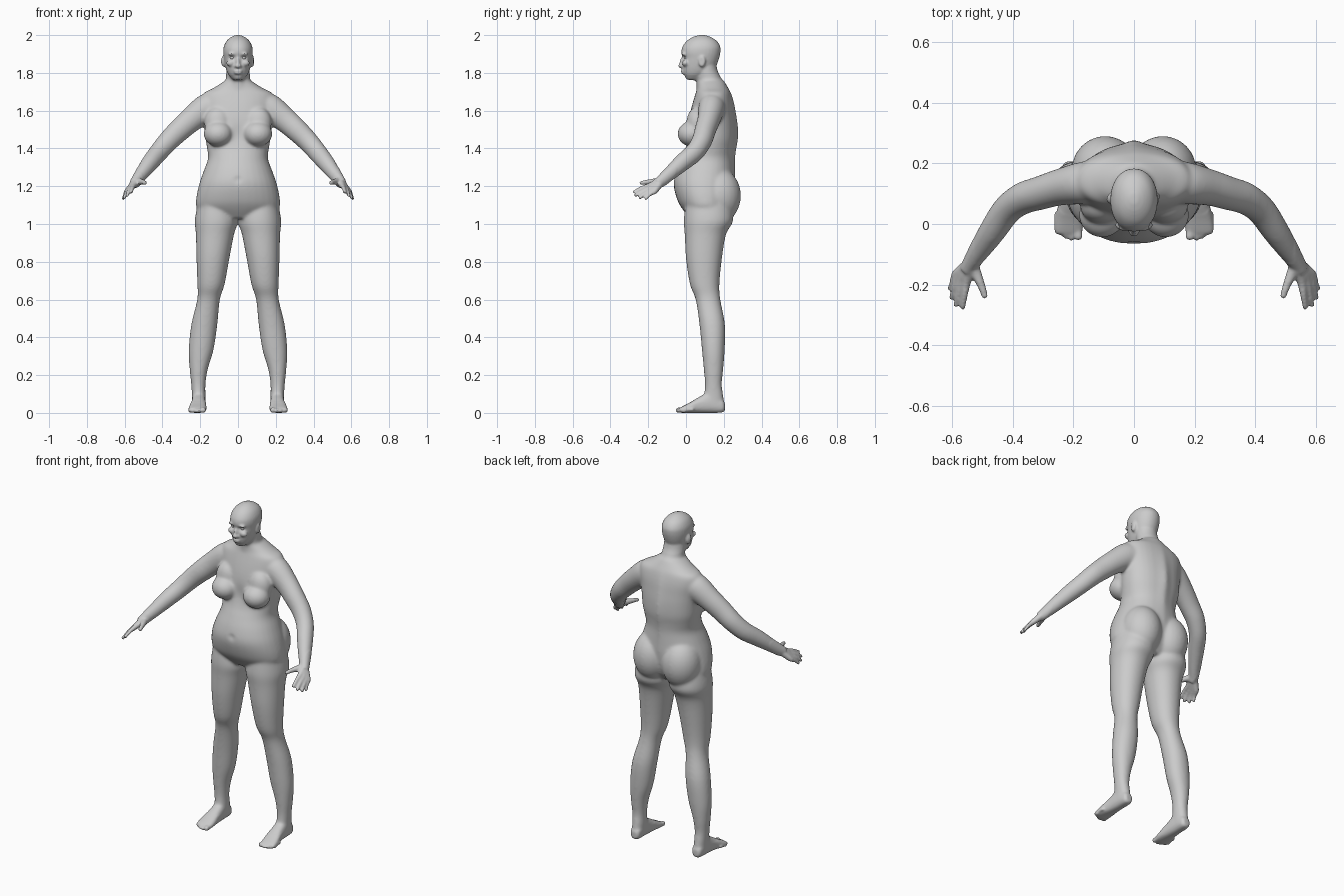
import bpy, bmesh, math
from mathutils import Vector, Matrix

bm = bmesh.new()


def loft(rows, p=2.0, side=1, n=32, sub=4):
    """Skin rows of (centre, u, v) with superellipse rings, splined between rows."""
    flat = [[*c, *u, *v] for c, u, v in rows]
    fine = []
    for i in range(len(flat) - 1):
        a, b = flat[max(i - 1, 0)], flat[i]
        c, d = flat[i + 1], flat[min(i + 2, len(flat) - 1)]
        for k in range(sub):
            t = k / sub
            fine.append([0.5 * (2 * q + (r - o) * t + (2 * o - 5 * q + 4 * r - w) * t * t
                                + (3 * q - o - 3 * r + w) * t ** 3)
                         for o, q, r, w in zip(a, b, c, d)])
    fine.append(flat[-1])
    rings = []
    for f in fine:
        c, u, v = Vector(f[:3]), Vector(f[3:6]), Vector(f[6:])
        ring = []
        for k in range(n):
            a = 2 * math.pi * k / n
            cs, sn = math.cos(a), math.sin(a)
            co = (c + u * math.copysign(abs(cs) ** (2 / p), cs)
                  + v * math.copysign(abs(sn) ** (2 / p), sn))
            co.x *= side
            ring.append(bm.verts.new(co))
        rings.append(ring)
    for r0, r1 in zip(rings, rings[1:]):
        for k in range(n):
            j = (k + 1) % n
            bm.faces.new((r0[k], r0[j], r1[j], r1[k]))
    bm.faces.new(rings[0])
    bm.faces.new(rings[-1])


def column(rows, p=2.0, side=1):
    """Upright form from (z, centre x, half width, front y, back y)."""
    loft([(Vector((cx, (f + b) / 2, z)), Vector((w, 0, 0)), Vector((0, (b - f) / 2, 0)))
          for z, cx, w, f, b in rows], p, side)


def tube(pts, side=1, n=24):
    """Limb along (x, y, z, horizontal radius, vertical radius)."""
    rows = []
    for i, q in enumerate(pts):
        t = Vector(pts[min(i + 1, len(pts) - 1)][:3]) - Vector(pts[max(i - 1, 0)][:3])
        u = t.cross(Vector((0, 0, 1))).normalized()
        v = u.cross(t).normalized()
        rows.append((Vector(q[:3]), u * q[3], v * q[4]))
    loft(rows, 2, side, n)


def ball(c, r, side=1):
    m = Matrix.Translation((c[0] * side, c[1], c[2])) @ Matrix.Diagonal((*r, 1))
    bmesh.ops.create_uvsphere(bm, u_segments=24, v_segments=16, radius=1, matrix=m)


# torso
column([(1.03, 0, .12, .02, .20), (1.08, 0, .212, -.02, .235), (1.13, 0, .222, -.047, .25),
        (1.21, 0, .206, -.066, .258), (1.28, 0, .182, -.054, .255), (1.345, 0, .159, -.028, .252),
        (1.395, 0, .163, -.006, .256), (1.45, 0, .172, .006, .264), (1.52, 0, .178, .01, .264),
        (1.58, 0, .185, .02, .258), (1.64, 0, .195, .035, .25), (1.69, 0, .185, .05, .237),
        (1.72, 0, .13, .058, .223), (1.76, 0, .068, .06, .2)], 2.15)
# neck
column([(1.64, 0, .08, .06, .22), (1.72, 0, .068, .055, .215), (1.77, 0, .064, .055, .188),
        (1.81, 0, .062, .05, .168), (1.85, 0, .06, .05, .16)])
# head
column([(1.762, 0, .026, .002, .07), (1.79, 0, .05, -.013, .12), (1.82, 0, .063, -.02, .152),
        (1.85, 0, .07, -.021, .166), (1.88, 0, .075, -.02, .176), (1.91, 0, .078, -.025, .182),
        (1.94, 0, .075, -.018, .181), (1.97, 0, .06, .005, .162), (1.99, 0, .036, .037, .13),
        (2.0, 0, .012, .068, .1)], 2.1)
# nose and lips
ball((0, -.02, 1.852), (.011, .014, .03))
ball((0, -.028, 1.838), (.016, .014, .012))
ball((0, -.017, 1.81), (.024, .012, .006))
ball((0, -.016, 1.799), (.021, .012, .006))

finger_rows = [  # knuckle, tip
    ((.553, -.195, 1.202), (.566, -.281, 1.166)),
    ((.569, -.190, 1.189), (.588, -.273, 1.148)),
    ((.581, -.180, 1.178), (.603, -.248, 1.136)),
    ((.589, -.168, 1.171), (.609, -.216, 1.131))]
toe_rows = [(.184, -.053, .014), (.207, -.054, .010), (.224, -.048, .010),
            (.241, -.037, .0095), (.255, -.02, .009)]

for s in (1, -1):
    # breast and buttock
    ball((.105, .03, 1.477), (.077, .075, .067), s)
    ball((.107, .06, 1.535), (.072, .058, .085), s)
    ball((.095, .175, 1.15), (.112, .116, .145), s)
    # ear, brow and cheek
    ball((.076, .085, 1.862), (.011, .019, .032), s)
    ball((.03, -.012, 1.9), (.024, .013, .008), s)
    ball((.038, -.003, 1.852), (.024, .018, .018), s)
    # nostril wing
    ball((.013, -.02, 1.835), (.008, .01, .008), s)
    # leg
    column([(1.12, .12, .09, .0, .23), (1.02, .115, .114, -.012, .25), (.945, .122, .101, -.007, .212),
            (.815, .133, .087, 0, .19), (.68, .143, .072, .021, .177), (.6, .156, .06, .051, .182),
            (.47, .178, .069, .071, .206), (.335, .195, .066, .084, .205), (.23, .208, .048, .094, .197),
            (.15, .21, .038, .1, .19), (.09, .208, .036, .095, .198), (.04, .208, .034, .095, .2)],
           2.1, s)
    # foot
    loft([(Vector((cx, y, (lo + hi) / 2)), Vector((w, 0, 0)), Vector((0, 0, (hi - lo) / 2)))
          for y, cx, w, lo, hi in [
              (.206, .207, .016, .014, .05), (.19, .207, .03, .002, .075), (.13, .208, .036, 0, .11),
              (.075, .209, .039, 0, .088), (.02, .213, .046, 0, .055), (-.02, .216, .047, 0, .034),
              (-.034, .216, .04, .003, .026)]], 2.5, s)
    # toes
    for x, y, r in toe_rows:
        tube([(x, y + .06, .018, r, r), (x, y + .025, .016, r, r), (x, y + r, r + .001, r, r)], s, 16)
        ball((x, y + r, r + .001), (r * 1.05, r * 1.1, r * 1.05), s)
    # arm
    tube([(.10, .14, 1.63, .07, .075), (.17, .135, 1.61, .07, .077), (.25, .12, 1.55, .06, .066),
          (.31, .102, 1.497, .056, .061), (.37, .083, 1.438, .053, .056), (.42, .045, 1.38, .049, .052),
          (.465, -.02, 1.325, .045, .047), (.505, -.08, 1.272, .037, .039),
          (.535, -.125, 1.232, .029, .033), (.55, -.152, 1.213, .026, .028)], s)
    # fingers with palm bones
    for i, (k, t) in enumerate(finger_rows):
        k, t = Vector(k), Vector(t)
        wrist = Vector((.535, -.125, 1.232)).lerp(k, .12)
        mid = k.lerp(t, .5) + Vector((0, 0, .005))
        r = .0095 if i == 3 else .0108
        tube([(*wrist, .021, .021), (*wrist.lerp(k, .55), .018, .018), (*k, .0145, .0145),
              (*mid, r, r), (*t.lerp(mid, .15), r * .85, r * .85)], s, 16)
        ball(t.lerp(mid, .17), (r * .9,) * 3, s)
    # thumb
    tube([(.537, -.13, 1.228, .022, .022), (.52, -.165, 1.224, .018, .018),
          (.503, -.205, 1.222, .013, .013), (.493, -.235, 1.218, .011, .011)], s, 16)
    ball((.493, -.235, 1.218), (.0115,) * 3, s)

# fuse all parts into one skin
bmesh.ops.recalc_face_normals(bm, faces=bm.faces[:])
raw_mesh = bpy.data.meshes.new("raw_parts")
bm.to_mesh(raw_mesh)
bm.free()
raw = bpy.data.objects.new("raw_parts", raw_mesh)
bpy.context.collection.objects.link(raw)
rm = raw.modifiers.new("fuse", 'REMESH')
rm.mode = 'VOXEL'
rm.voxel_size = .006
dg = bpy.context.evaluated_depsgraph_get()
mesh = bpy.data.meshes.new_from_object(raw.evaluated_get(dg))
bpy.data.objects.remove(raw)
mesh.name = "body"
body = bpy.data.objects.new("body", mesh)
bpy.context.collection.objects.link(body)

# pressed-in details: (centre, reach, push), mirrored through |x|
dents = [((.03, -.022, 1.881), (.016, .03, .010), (0, .012, 0)),    # eye socket
         ((0, -.02, 1.8045), (.022, .03, .003), (0, .005, 0)),      # mouth line
         ((0, -.01, 1.786), (.025, .03, .007), (0, .004, 0)),       # chin crease
         ((.083, .08, 1.862), (.012, .010, .018), (-.005, 0, 0)),   # ear bowl
         ((0, -.062, 1.235), (.012, .03, .012), (0, .014, 0)),      # navel
         ((0, .264, 1.46), (.03, .05, .2), (0, .012, 0)),           # spine groove
         ((0, .04, 1.47), (.03, .06, .06), (0, .01, 0))]            # breastbone
for v in mesh.vertices:
    for c, r, d in dents:
        e = ((abs(v.co.x) - c[0]) / r[0]) ** 2 + ((v.co.y - c[1]) / r[1]) ** 2 \
            + ((v.co.z - c[2]) / r[2]) ** 2
        if e < 6:
            v.co += Vector(d) * math.exp(-e)

# soften the joins, gently on head, hands and feet
soft, fine = [], []
for v in mesh.vertices:
    x, y, z = v.co
    (fine if z > 1.785 or abs(x) > .53 or z < .06 or y < -.13 else soft).append(v.index)
group = body.vertex_groups.new(name="softness")
group.add(soft, 1.0, 'REPLACE')
group.add(fine, .12, 'REPLACE')
sm = body.modifiers.new("soften", 'SMOOTH')
sm.factor = .5
sm.iterations = 28
sm.vertex_group = "softness"
mesh.polygons.foreach_set("use_smooth", [True] * len(mesh.polygons))

# eyes
for s, name in ((1, "left_eye"), (-1, "right_eye")):
    eb = bmesh.new()
    bmesh.ops.create_uvsphere(eb, u_segments=20, v_segments=12, radius=.0125)
    em = bpy.data.meshes.new(name)
    eb.to_mesh(em)
    eb.free()
    em.polygons.foreach_set("use_smooth", [True] * len(em.polygons))
    eye = bpy.data.objects.new(name, em)
    eye.location = (.03 * s, .0035, 1.881)
    bpy.context.collection.objects.link(eye)
